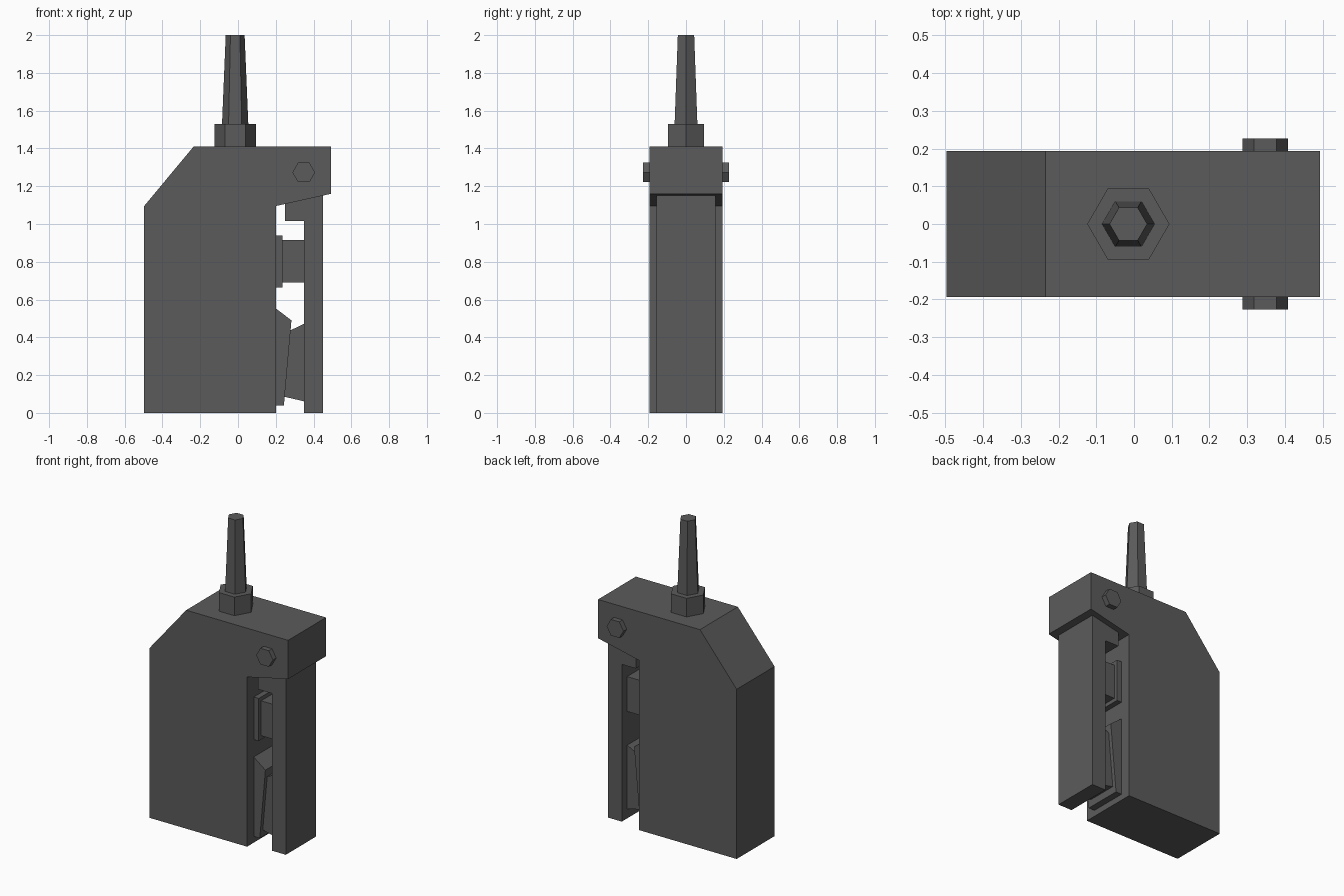
import bpy
import bmesh
from math import radians
from mathutils import Matrix

cube = bpy.data.objects.get("Cube")
if cube:
    bpy.data.objects.remove(cube, do_unlink=True)

# Single dark grey material
grey = bpy.data.materials.new("dark_grey")
grey.use_nodes = True
colour = (0.105, 0.105, 0.105, 1)
grey.diffuse_color = colour
grey.node_tree.nodes["Principled BSDF"].inputs["Base Color"].default_value = colour


def add_object(name, bm):
    bmesh.ops.recalc_face_normals(bm, faces=bm.faces)
    mesh = bpy.data.meshes.new(name)
    bm.to_mesh(mesh)
    bm.free()
    mesh.materials.append(grey)
    obj = bpy.data.objects.new(name, mesh)
    bpy.context.collection.objects.link(obj)
    return obj


def slab(name, profile, half_width):
    """Extrude an x-z profile symmetrically along y."""
    bm = bmesh.new()
    face = bm.faces.new([bm.verts.new((x, -half_width, z)) for x, z in profile])
    result = bmesh.ops.extrude_face_region(bm, geom=[face])
    moved = [v for v in result["geom"] if isinstance(v, bmesh.types.BMVert)]
    bmesh.ops.translate(bm, verts=moved, vec=(0, 2 * half_width, 0))
    return add_object(name, bm)


def hexagon(name, r_low, r_high, length, centre, tilt=0):
    """Six-sided prism or taper with corners pointing along x."""
    bm = bmesh.new()
    place = Matrix.Translation(centre) @ Matrix.Rotation(radians(tilt), 4, "X")
    turn = Matrix.Rotation(radians(90), 4, "Z")
    bmesh.ops.create_cone(bm, cap_ends=True, segments=6, radius1=r_low,
                          radius2=r_high, depth=length, matrix=place @ turn)
    return add_object(name, bm)


def box_profile(x0, x1, z0, z1):
    return [(x0, z0), (x1, z0), (x1, z1), (x0, z1)]


# Main housing with sloped shoulder and overhanging head
slab("housing", [(-0.497, 0), (0.2, 0), (0.2, 1.095), (0.493, 1.16),
                 (0.493, 1.41), (-0.235, 1.41), (-0.497, 1.095)], 0.193)

# Hinged clamp arm with its hook under the head
slab("clamp_arm", [(0.35, 0), (0.45, 0), (0.45, 1.16), (0.25, 1.12),
                   (0.25, 1.015), (0.35, 1.015)], 0.155)

# Upper contact between arm and housing
slab("upper_contact_plate", box_profile(0.195, 0.235, 0.665, 0.94), 0.125)
slab("upper_contact_block", box_profile(0.23, 0.355, 0.69, 0.915), 0.1)

# Lower pair of gripping jaws
slab("housing_jaw", [(0.195, 0.04), (0.243, 0.04), (0.283, 0.49),
                     (0.2, 0.553), (0.195, 0.553)], 0.125)
slab("arm_jaw", [(0.247, 0.085), (0.355, 0.06), (0.355, 0.475), (0.278, 0.437)], 0.1)

# Hinge pin through the head
hexagon("hinge_pin", 0.06, 0.06, 0.453, (0.348, 0, 1.273), tilt=90)

# Cable collar and tapered strain relief
hexagon("cable_collar", 0.109, 0.109, 0.13, (-0.015, 0, 1.465))
hexagon("strain_relief", 0.07, 0.05, 0.48, (-0.015, 0, 1.76))
